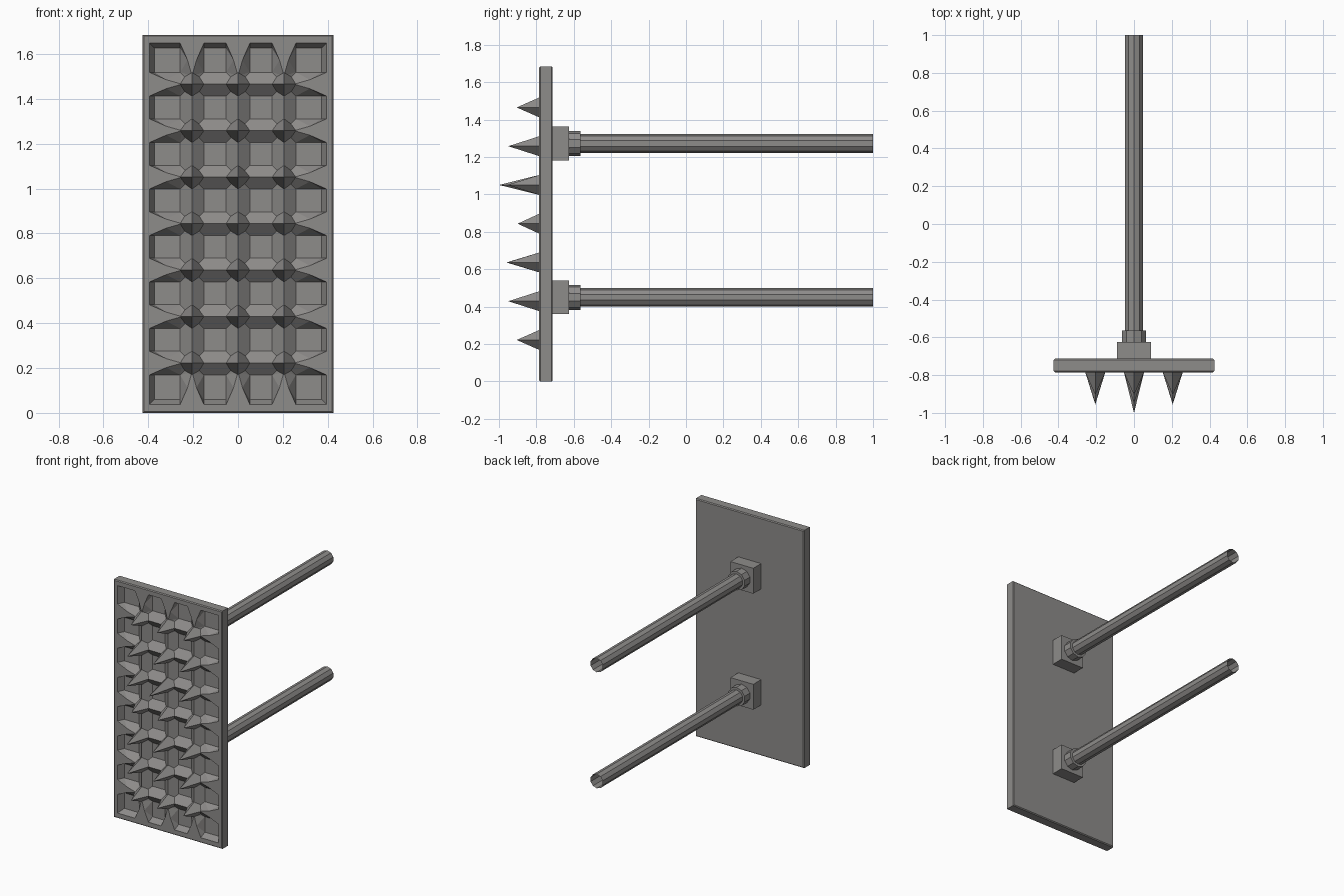
import bpy, bmesh, math
from mathutils import Vector, Matrix

if "Cube" in bpy.data.objects:
    bpy.data.objects.remove(bpy.data.objects["Cube"])

mat = bpy.data.materials.new("dark_steel_grey")
mat.diffuse_color = (0.27, 0.262, 0.255, 1)
mat.use_nodes = True
mat.node_tree.nodes["Principled BSDF"].inputs["Base Color"].default_value = mat.diffuse_color


def finish(name, bm):
    bmesh.ops.remove_doubles(bm, verts=bm.verts, dist=1e-4)
    me = bpy.data.meshes.new(name)
    bm.to_mesh(me)
    bm.free()
    me.materials.append(mat)
    ob = bpy.data.objects.new(name, me)
    bpy.context.collection.objects.link(ob)
    return ob


# --- Plate: chamfered slab whose front is a grid of sunken cells
W, H = 0.425, 1.685              # half width, height
YF, YB, DEPTH = -0.785, -0.713, 0.045
RX, RZ0, RZ1 = 0.395, 0.037, 1.648   # inner rim of the frame
R, RIM, REACH = 0.053, 0.022, 0.145  # ridge half width, rim slope, wedge length
XS = [-0.205, 0, 0.205]
ZS = [0.222 + 0.2072 * i for i in range(7)]
xl, zl = [-RX] + XS + [RX], [RZ0] + ZS + [RZ1]

bm = bmesh.new()


def face(pts):
    """Add a face from (x, y, z) points."""
    bm.faces.new([bm.verts.new(p) for p in pts])


def rect(g, y, x=W, z0=0, z1=H):
    return [(-x + g, y, z0 + g), (x - g, y, z0 + g), (x - g, y, z1 - g), (-x + g, y, z1 - g)]


def loft(a, b):
    for i in range(4):
        j = (i + 1) % 4
        face([a[i], a[j], b[j], b[i]])


C = 0.006
rings = [rect(0, YF, RX, RZ0, RZ1), rect(C, YF), rect(0, YF + C), rect(0, YB - C), rect(C, YB)]
for a, b in zip(rings, rings[1:]):
    loft(a, b)
face(rings[-1])


def side(a, b, a_rim, b_rim, to_xyz, line, floor_line, fa, fb, s):
    """Slope from the ridge or rim edge (a..b along `line`) to the floor edge (fa..fb)."""
    top = []
    if a_rim:                    # ridge widens into a wedge at the frame
        top += [(a, line + s * R), (a + 0.075, line + s * 0.02), (a + REACH, line)]
    else:
        top += [(a, line)]
    if b_rim:
        top += [(b - REACH, line), (b - 0.075, line + s * 0.02), (b, line + s * R)]
    else:
        top += [(b, line)]
    pts = [to_xyz(u, v, YF) for u, v in top]
    face(pts + [to_xyz(fb, floor_line, YF + DEPTH), to_xyz(fa, floor_line, YF + DEPTH)])


along_x = lambda u, v, y: (u, y, v)
along_z = lambda u, v, y: (v, y, u)
for i in range(4):
    for k in range(8):
        x0, x1, z0, z1 = xl[i], xl[i + 1], zl[k], zl[k + 1]
        L, Rt, B, T = i == 0, i == 3, k == 0, k == 7
        fx0, fx1 = x0 + (RIM if L else R), x1 - (RIM if Rt else R)
        fz0, fz1 = z0 + (RIM if B else R), z1 - (RIM if T else R)
        face([(fx0, YF + DEPTH, fz0), (fx1, YF + DEPTH, fz0),
              (fx1, YF + DEPTH, fz1), (fx0, YF + DEPTH, fz1)])
        for rim, line, fl, s in ((B, z0, fz0, 1), (T, z1, fz1, -1)):
            if rim:              # straight wall under the frame
                a, b = x0 + (0 if L else R), x1 - (0 if Rt else R)
                face([(a, YF, line), (b, YF, line), (fx1, YF + DEPTH, fl), (fx0, YF + DEPTH, fl)])
            else:
                side(x0, x1, L, Rt, along_x, line, fl, fx0, fx1, s)
        for rim, line, fl, s in ((L, x0, fx0, 1), (Rt, x1, fx1, -1)):
            if rim:
                a, b = z0 + (0 if B else R), z1 - (0 if T else R)
                face([(line, YF, a), (line, YF, b), (fl, YF + DEPTH, fz1), (fl, YF + DEPTH, fz0)])
            else:
                side(z0, z1, B, T, along_z, line, fl, fz0, fz1, s)

# Flat wedges that join the frame to the ridges


def wedge(edge, line, d, to_xyz):
    pts = [(edge, line - R), (edge + d * 0.075, line - 0.02), (edge + d * REACH, line),
           (edge + d * 0.075, line + 0.02), (edge, line + R)]
    face([to_xyz(u, v, YF) for u, v in pts])


for z in ZS:
    for e in (-1, 1):
        wedge(e * RX, z, -e, along_x)
for x in XS:
    wedge(RZ0, x, 1, along_z)
    wedge(RZ1, x, -1, along_z)
bmesh.ops.remove_doubles(bm, verts=bm.verts, dist=1e-4)
bmesh.ops.triangulate(bm, faces=[f for f in bm.faces if len(f.verts) > 4])
bmesh.ops.recalc_face_normals(bm, faces=bm.faces)
finish("spiked_plate", bm)

# --- Spikes: four-sided pyramids of varying length, feet sunk into the ridges
TIPS = [-0.905, -0.95, -0.96, -0.90, -1.0, -0.95, -0.905]
bm = bmesh.new()
for z, tip in zip(ZS, TIPS):
    for x in XS:
        t = tip if x == 0 else max(tip, -0.955)
        foot = YF + 0.028
        r = R * (foot - t) / (YF - t)
        base = [(x + r, foot, z), (x, foot, z + r), (x - r, foot, z), (x, foot, z - r)]
        for i in range(4):
            face([base[i], base[(i + 1) % 4], (x, t, z)])
bmesh.ops.remove_doubles(bm, verts=bm.verts, dist=1e-4)
bmesh.ops.recalc_face_normals(bm, faces=bm.faces)
finish("spikes", bm)

# --- Two mounts: square block, collar and open-ended rod


def tube(name, z, y0, y1, r, caps):
    bm = bmesh.new()
    m = Matrix.Translation((0, (y0 + y1) / 2, z)) @ Matrix.Rotation(math.pi / 2, 4, 'X')
    bmesh.ops.create_cone(bm, cap_ends=caps, segments=10, radius1=r, radius2=r,
                          depth=y1 - y0, matrix=m)
    finish(name, bm)


for tag, z in (("lower", 0.45), ("upper", 1.272)):
    bm = bmesh.new()
    bmesh.ops.create_cube(bm, size=1, matrix=Matrix.Translation((0, -0.67, z))
                          @ Matrix.Diagonal((0.18, 0.09, 0.18, 1)))
    finish(tag + "_mount_block", bm)
    tube(tag + "_collar", z, -0.63, -0.565, 0.067, True)
    tube(tag + "_rod", z, -0.57, 1.0, 0.05, False)
